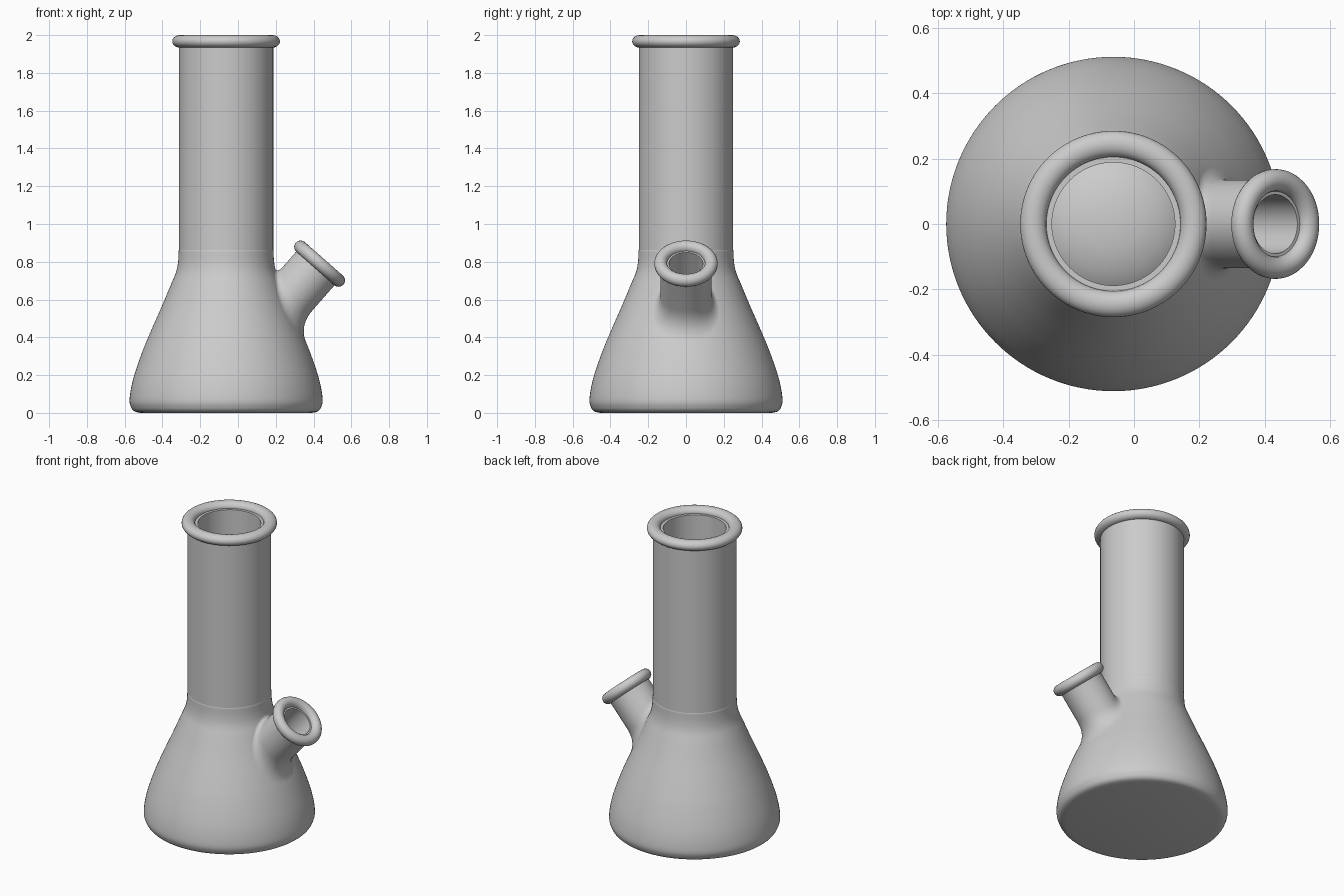
import bpy, bmesh, math
from mathutils import Vector, Matrix

if "Cube" in bpy.data.objects:
    bpy.data.objects.remove(bpy.data.objects["Cube"])

AX = -0.063                                   # x of the main axis
SEG = 96


def finish(name, bm, angle=40):
    bmesh.ops.remove_doubles(bm, verts=bm.verts, dist=1e-5)
    bmesh.ops.recalc_face_normals(bm, faces=bm.faces)
    me = bpy.data.meshes.new(name)
    bm.to_mesh(me)
    bm.free()
    ob = bpy.data.objects.new(name, me)
    bpy.context.collection.objects.link(ob)
    bpy.ops.object.select_all(action='DESELECT')
    ob.select_set(True)
    bpy.context.view_layer.objects.active = ob
    bpy.ops.object.shade_smooth_by_angle(angle=math.radians(angle))
    return ob


def loft(bm, rings, closed=False):
    """Skin a list of equal-length closed rings of points."""
    vs = [[bm.verts.new(p) for p in r] for r in rings]
    pairs = list(zip(vs, vs[1:])) + ([(vs[-1], vs[0])] if closed else [])
    for a, b in pairs:
        n = len(a)
        for i in range(n):
            j = (i + 1) % n
            bm.faces.new((a[i], a[j], b[j], b[i]))


def lathe(bm, profile, mat, seg=SEG, closed=False):
    """Revolve (radius, height) points about the z axis of mat."""
    loft(bm, [[mat @ Vector((max(r, 1e-7) * math.cos(2 * math.pi * i / seg),
                             max(r, 1e-7) * math.sin(2 * math.pi * i / seg), z))
               for i in range(seg)] for r, z in profile], closed)


def spline(pts, sub=5):
    """Catmull-Rom curve through the points."""
    p = [Vector(q) for q in pts]
    p = [p[0]] + p + [p[-1]]
    out = []
    for a, b, c, d in zip(p, p[1:], p[2:], p[3:]):
        for k in range(sub):
            t = k / sub
            out.append(0.5 * (2 * b + (c - a) * t + (2 * a - 5 * b + 4 * c - d) * t * t
                              + (3 * b - a - 3 * c + d) * t ** 3))
    return out + [p[-1]]


def ring_profile(major, minor, flat=1.0, z=0.0, n=20):
    return [(major + minor * math.cos(2 * math.pi * k / n),
             z + flat * minor * math.sin(2 * math.pi * k / n)) for k in range(n)]


MAIN = Matrix.Translation((AX, 0, 0))

# spout frame: u is along the spout, e1 points to its lower side
U = Vector((0.66, 0, 0.75)).normalized()
E1 = Vector((U.z, 0, -U.x))
E2 = U.cross(E1)
C = Vector((0.432, 0, 0.79))
SPOUT = Matrix.Translation(C) @ Matrix((E1, E2, U)).transposed().to_4x4()
R = 0.135

# flask body with a rounded top hidden in the neck
side = spline([(0.455, 0), (0.485, 0.008), (0.503, 0.03), (0.511, 0.075), (0.492, 0.18),
               (0.445, 0.32), (0.391, 0.45), (0.338, 0.57), (0.292, 0.68),
               (0.265, 0.745), (0.254, 0.80), (0.251, 0.86)])
dome = [(0.235, 0.89), (0.2, 0.925), (0.15, 0.955), (0.08, 0.975), (0, 0.98)]


def radius(z):
    for a, b in zip(side, side[1:]):
        if a.y <= z <= b.y:
            return a.x + (b.x - a.x) * (z - a.y) / max(b.y - a.y, 1e-9)
    return 0.25


bm = bmesh.new()
lathe(bm, [(0, 0)] + [tuple(p) for p in side] + dome, MAIN, 128)
hidden = [v for v in bm.verts if v.co.x > 0.1 and v.co.z < 0.8
          and (v.co - C).cross(U).length < R - 0.01]
bmesh.ops.delete(bm, geom=hidden, context='VERTS')
finish("flask_body", bm)

# neck tube
bm = bmesh.new()
lathe(bm, [(0.25, 0.8), (0.25, 1.965), (0.188, 1.965), (0.188, 0.8)], MAIN, closed=True)
finish("neck", bm)

# mouth rim
bm = bmesh.new()
lathe(bm, ring_profile(0.245, 0.04, 0.83, 1.967), MAIN, closed=True)
finish("mouth_rim", bm)


# spout tube, flared smoothly into the body
def hit(direction, r):
    p = C + direction * r
    while math.hypot(p.x - AX, p.y) > radius(p.z) and p.z > 0.1:
        p = p - U * 0.001
    return p


columns = []
for i in range(SEG):
    a = 2 * math.pi * i / SEG
    d = E1 * math.cos(a) + E2 * math.sin(a)
    low = ((1 + math.cos(a)) / 2) ** 2
    flare = 0.03 + 0.06 * low
    h = hit(d, R)
    top = h + U * (flare + 0.02)
    q = hit(d, R + flare)
    col = [C + d * R] + [top * (1 - t) ** 2 + h * 2 * t * (1 - t) + q * t * t
                         for t in [k / 10 for k in range(11)]]
    columns.append(col)
bm = bmesh.new()
loft(bm, list(zip(*columns)))
finish("spout", bm, 60)

# spout bore with a closed end
bm = bmesh.new()
lathe(bm, [(R, 0), (0.09, 0), (0.09, -0.28), (0, -0.28)], SPOUT, 64)
finish("spout_bore", bm)

# spout rim
bm = bmesh.new()
lathe(bm, ring_profile(0.134, 0.034), SPOUT, 64, closed=True)
finish("spout_rim", bm)
